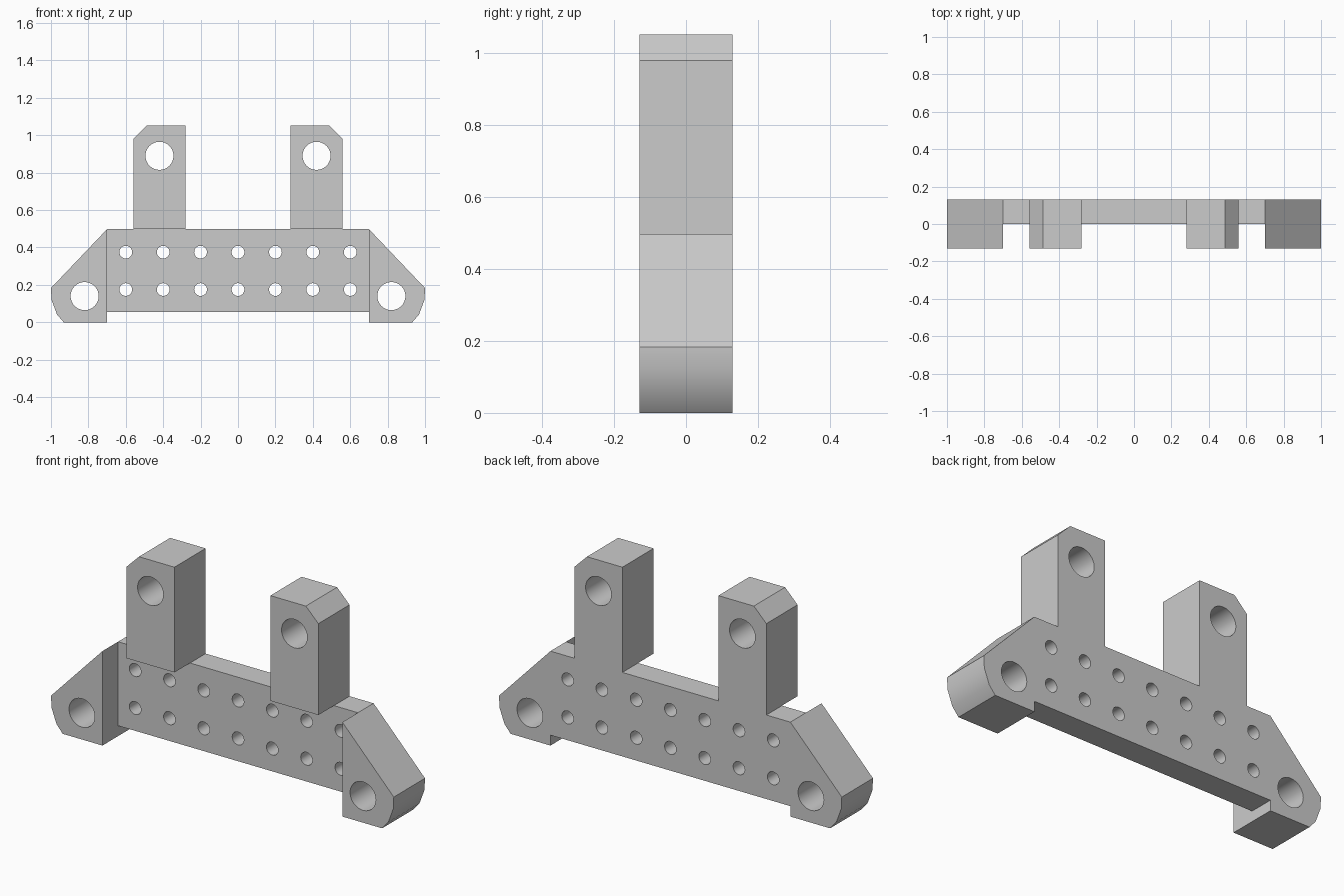
import bpy
import bmesh
from mathutils import Matrix, Vector

if "Cube" in bpy.data.objects:
    bpy.data.objects.remove(bpy.data.objects["Cube"])

DEPTH = 0.13     # half thickness
PLATE_X = 0.70   # half width of the drilled plate
SHELF = 0.498    # top of the plate

grey = bpy.data.materials.new("plain grey")
grey.use_nodes = True
colour = (0.6, 0.6, 0.6, 1)
grey.diffuse_color = colour
grey.node_tree.nodes["Principled BSDF"].inputs["Base Color"].default_value = colour


def add_object(name, bm):
    bmesh.ops.recalc_face_normals(bm, faces=bm.faces)
    mesh = bpy.data.meshes.new(name)
    bm.to_mesh(mesh)
    bm.free()
    mesh.materials.append(grey)
    obj = bpy.data.objects.new(name, mesh)
    bpy.context.collection.objects.link(obj)
    return obj


def cut(target, cutter):
    cutter.hide_render = True
    mod = target.modifiers.new("cut", "BOOLEAN")
    mod.operation = "DIFFERENCE"
    mod.solver = "EXACT"
    mod.object = cutter
    bpy.context.view_layer.objects.active = target
    bpy.ops.object.modifier_apply(modifier=mod.name)
    bpy.data.objects.remove(cutter)


# Bracket silhouette: bottom, rounded ear, slope, shelf, chamfered post
half = [(PLATE_X, 0.055), (PLATE_X, 0), (0.932, 0), (0.968, 0.042), (0.997, 0.12),
        (1, 0.183), (PLATE_X, SHELF), (0.56, SHELF), (0.56, 0.98), (0.487, 1.053),
        (0.28, 1.053), (0.28, SHELF)]
outline = half + [(-x, z) for x, z in reversed(half)]
bm = bmesh.new()
face = bm.faces.new([bm.verts.new((x, -DEPTH, z)) for x, z in outline])
solid = bmesh.ops.extrude_face_region(bm, geom=[face])
bmesh.ops.translate(bm, vec=(0, 2 * DEPTH, 0),
                    verts=[g for g in solid["geom"] if isinstance(g, bmesh.types.BMVert)])
bracket = add_object("mounting_bracket", bm)

# Front recess that thins the plate between the ears
bm = bmesh.new()
size = Vector((2 * PLATE_X, 1, 1, 1))
centre = Vector((0, -0.5, SHELF - 0.5))
bmesh.ops.create_cube(bm, size=1, matrix=Matrix.Translation(centre) @ Matrix.Diagonal(size))
cut(bracket, add_object("recess_cutter", bm))

# Bolt holes in ears and posts, and two rows of small holes in the plate
holes = [(s * x, z, 0.075) for s in (-1, 1) for x, z in ((0.82, 0.14), (0.42, 0.89))]
holes += [(0.2 * i, z, 0.034) for i in range(-3, 4) for z in (0.175, 0.375)]
bm = bmesh.new()
for x, z, radius in holes:
    bmesh.ops.create_cone(bm, cap_ends=True, segments=48, radius1=radius, radius2=radius,
                          depth=1,
                          matrix=Matrix.Translation((x, 0, z)) @ Matrix.Rotation(1.570796, 4, "X"))
cut(bracket, add_object("hole_cutter", bm))

# Smooth the round walls, keep the edges crisp
bpy.ops.object.select_all(action="DESELECT")
bracket.select_set(True)
bpy.context.view_layer.objects.active = bracket
bpy.ops.object.shade_smooth_by_angle(angle=0.52)
